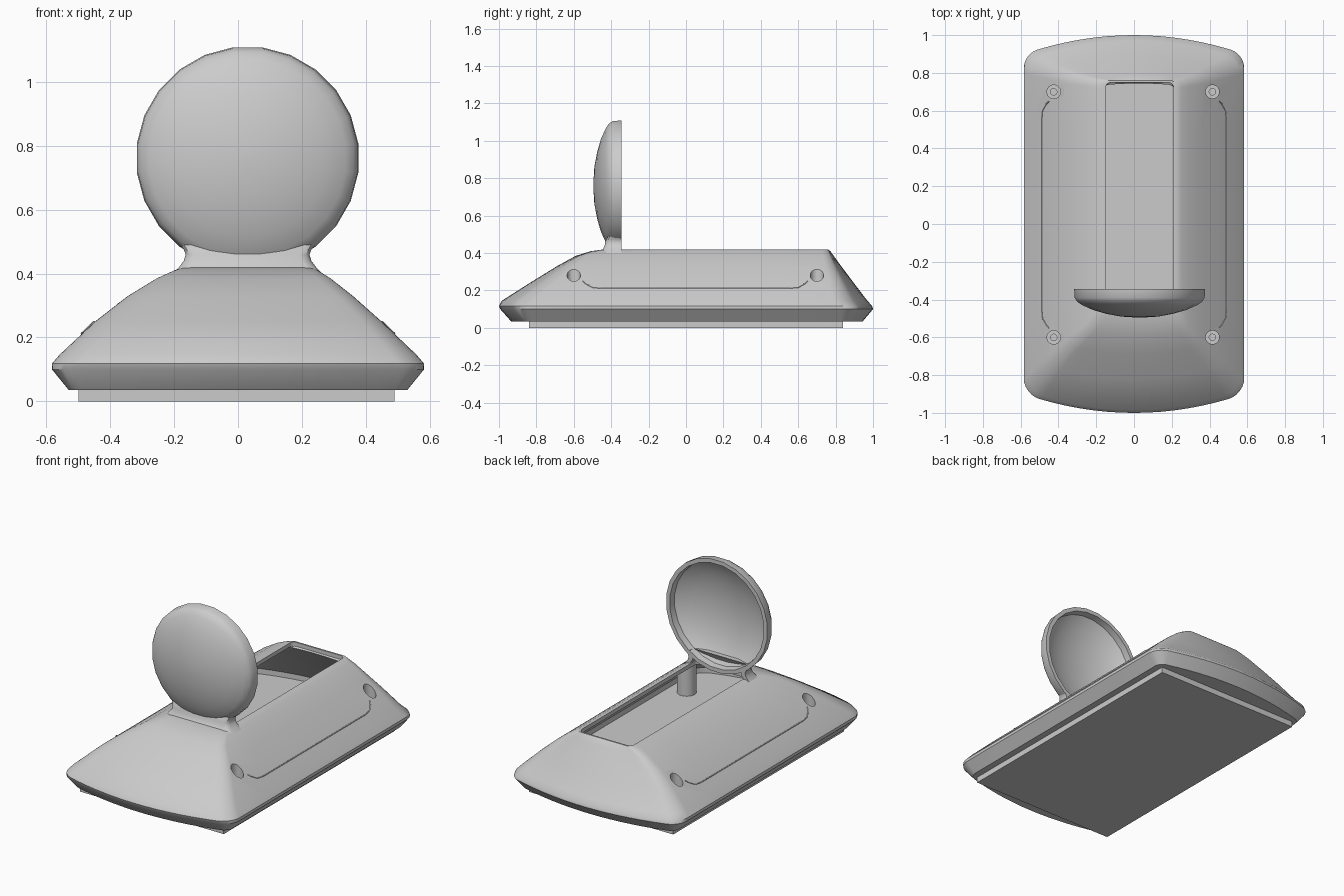
import bpy, bmesh, math

cube = bpy.data.objects.get("Cube")
if cube:
    bpy.data.objects.remove(cube, do_unlink=True)

grey = bpy.data.materials.new("light_grey")
grey.use_nodes = True
COLOUR = (0.6, 0.6, 0.6, 1)
grey.diffuse_color = COLOUR
grey.node_tree.nodes["Principled BSDF"].inputs["Base Color"].default_value = COLOUR
CX = 0.03  # centre of the opening and the raised lid


def smooth(obj, angle=32):
    bpy.ops.object.select_all(action="DESELECT")
    obj.select_set(True)
    bpy.context.view_layer.objects.active = obj
    bpy.ops.object.shade_smooth_by_angle(angle=math.radians(angle))


def loft(name, rings):
    """Skin a chain of equal-length point rings and cap both ends."""
    bm = bmesh.new()
    loops = [[bm.verts.new(p) for p in ring] for ring in rings]
    n = len(loops[0])
    for a, b in zip(loops, loops[1:]):
        for i in range(n):
            j = (i + 1) % n
            bm.faces.new((a[i], a[j], b[j], b[i]))
    bm.faces.new(loops[0][::-1])
    bm.faces.new(loops[-1])
    bmesh.ops.recalc_face_normals(bm, faces=bm.faces)
    mesh = bpy.data.meshes.new(name)
    bm.to_mesh(mesh)
    bm.free()
    obj = bpy.data.objects.new(name, mesh)
    bpy.context.collection.objects.link(obj)
    mesh.materials.append(grey)
    return obj


def circle(r, n):
    return [(r * math.cos(math.tau * (i + 0.5) / n),
             r * math.sin(math.tau * (i + 0.5) / n)) for i in range(n)]


def housing_ring(z, x0, x1, y0, y1, bulge, r):
    """Rounded rectangle whose short ends bow outwards."""
    cx, hw = (x0 + x1) / 2, (x1 - x0) / 2
    lo, hi = y0 + bulge, y1 - bulge
    corners = [(x1 - r, hi - r, 0), (x0 + r, hi - r, 90),
               (x0 + r, lo + r, 180), (x1 - r, lo + r, 270)]
    pts = []
    for k, (px, py, start) in enumerate(corners):
        arc = [(px + r * math.cos(math.radians(start + 15 * s)),
                py + r * math.sin(math.radians(start + 15 * s))) for s in range(7)]
        pts += arc
        nx, ny, ns = corners[(k + 1) % 4]
        end = (nx + r * math.cos(math.radians(ns)), ny + r * math.sin(math.radians(ns)))
        steps = 14 if k % 2 == 0 else 6
        for s in range(1, steps):
            t = s / steps
            pts.append((arc[-1][0] + (end[0] - arc[-1][0]) * t,
                        arc[-1][1] + (end[1] - arc[-1][1]) * t))
    mid = (lo + hi) / 2
    return [(x, y + math.copysign(bulge * (1 - ((x - cx) / hw) ** 2), y - mid), z)
            for x, y in pts]


# Housing: outer skin up to the opening, then inner skin down to the floor
levels = [
    (0.035, -0.53, 0.53, -0.935, 0.945, 0.08, 0.04),
    (0.10, -0.583, 0.583, -0.993, 1.0, 0.10, 0.07),
    (0.118, -0.583, 0.583, -1.0, 0.995, 0.10, 0.08),
    (0.145, -0.56, 0.56, -0.985, 0.97, 0.10, 0.08),
    (0.25, -0.448, 0.45, -0.82, 0.89, 0.065, 0.06),
    (0.33, -0.345, 0.36, -0.69, 0.83, 0.04, 0.05),
    (0.385, -0.255, 0.29, -0.59, 0.79, 0.02, 0.04),
    (0.41, -0.20, 0.25, -0.51, 0.772, 0.01, 0.04),
    (0.42, -0.17, 0.23, -0.44, 0.76, 0.0, 0.04),
]
opening = (-0.15, 0.21, -0.41, 0.75, 0.0, 0.03)
WALL = 0.028
rings = [housing_ring(*lv) for lv in levels]
rings += [housing_ring(0.42, *opening), housing_ring(0.395, *opening)]
for z, x0, x1, y0, y1, b, r in levels[7:2:-1]:
    rings.append(housing_ring(z - 0.022, x0 + WALL, x1 - WALL, y0 + WALL, y1 - WALL, b, r))
rings.append([(x, y, 0.09) for x, y, z in rings[-1]])
housing = loft("housing", rings)

# Base plate
loft("base_plate", [[(-0.5, -0.84, z), (0.49, -0.84, z), (0.49, 0.84, z), (-0.5, 0.84, z)]
                    for z in (0, 0.045)])

# Screw posts inside the housing, with holes cut through the skin above them
post_profile = [(0.055, 0.085), (0.055, 0.265), (0.036, 0.265), (0.036, 0.2),
                (0.017, 0.2), (0.017, 0.11)]
for side, x in (("left", 0.415), ("right", -0.425)):
    for end, y in (("front", -0.6), ("back", 0.7)):
        shaped = []
        for r, z in post_profile:
            tilt = -0.85 if z > 0.25 else 0
            shaped.append([(x + px, y + py, z + tilt * px * math.copysign(1, x))
                           for px, py in circle(r, 24)])
        smooth(loft(f"screw_post_{end}_{side}", shaped))
        cutter = loft(f"hole_cutter_{end}_{side}",
                      [[(x + px, y + py, z) for px, py in circle(0.036, 24)]
                       for z in (0.19, 0.5)])
        cutter.hide_render = True
        cutter.hide_viewport = True
        cut = housing.modifiers.new("screw_hole", "BOOLEAN")
        cut.operation, cut.object, cut.solver = "DIFFERENCE", cutter, "EXACT"
smooth(housing)

# Fine seam running between the screw holes on each flank
for side, s in (("left", 1), ("right", -1)):
    curve = bpy.data.curves.new(f"seam_{side}", "CURVE")
    curve.dimensions = "3D"
    curve.bevel_depth = 0.003
    half = [(0.45, 0.6), (0.465, 0.585), (0.485, 0.55), (0.49, 0.5)]
    path = [(x, 0.05 + y) for x, y in half] + [(x, 0.05 - y) for x, y in half[::-1]]
    line = curve.splines.new("POLY")
    line.points.add(len(path) - 1)
    for p, (x, y) in zip(line.points, path):
        p.co = (s * x, y, 0.25 - (x - 0.45) * 0.955, 1)
    curve.materials.append(grey)
    bpy.context.collection.objects.link(bpy.data.objects.new(f"seam_{side}", curve))

# Raised round lid: shallow hollow dome opening towards the back
dome = [(0.02, -0.495), (0.1, -0.49), (0.18, -0.475), (0.25, -0.455), (0.31, -0.428),
        (0.335, -0.41), (0.347, -0.39), (0.35, -0.345),
        (0.325, -0.345), (0.32, -0.385), (0.29, -0.405), (0.23, -0.432),
        (0.16, -0.452), (0.08, -0.465), (0.02, -0.468)]
smooth(loft("round_lid", [[(CX + px, y, 0.762 + pz) for px, pz in
                           [(b, a) for a, b in circle(r, 24)]] for r, y in dome]), 40)

# Flared neck joining the lid to the housing, U-shaped in plan
neck = []
for z, w, front in ((0.395, 0.24, -0.46), (0.42, 0.215, -0.445), (0.44, 0.2, -0.435),
                    (0.46, 0.194, -0.432), (0.475, 0.2, -0.425), (0.5, 0.215, -0.41)):
    t = 0.03
    outer = [(-w, -0.345), (-w, front + t), (-w + t / 3, front + t / 3), (-w + t, front),
             (w - t, front), (w - t / 3, front + t / 3), (w, front + t), (w, -0.345)]
    inner = [(w - t, -0.345), (w - t, front + t), (t - w, front + t), (t - w, -0.345)]
    neck.append([(CX + x, y, z) for x, y in outer + inner])
smooth(loft("neck", neck), 40)
